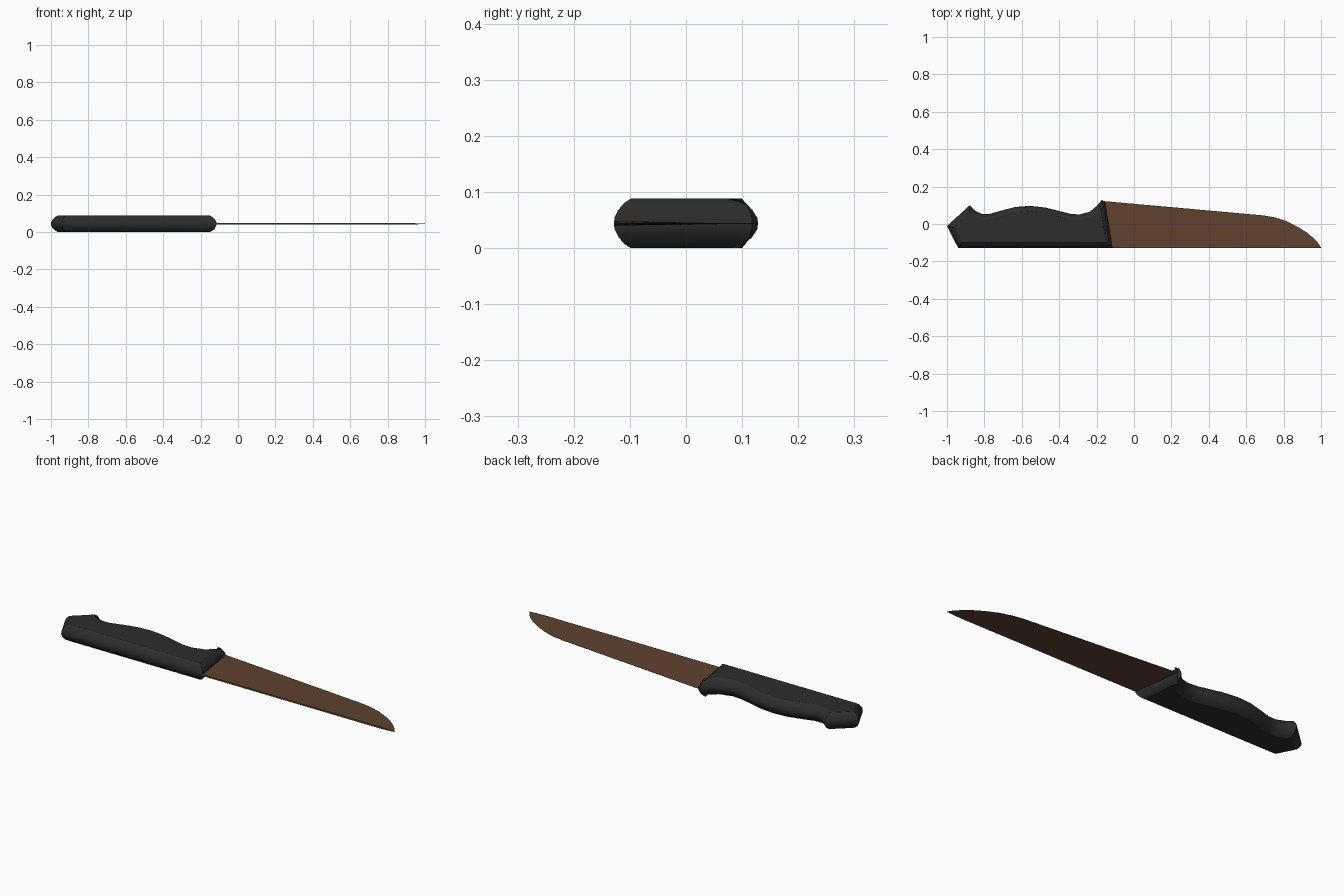
import bpy, bmesh, math
from mathutils import Vector

if "Cube" in bpy.data.objects:
    bpy.data.objects.remove(bpy.data.objects["Cube"])

MID = 0.044  # height of the blade plane


def material(name, rgb):
    m = bpy.data.materials.new(name)
    m.diffuse_color = (*rgb, 1)
    m.use_nodes = True
    m.node_tree.nodes["Principled BSDF"].inputs["Base Color"].default_value = m.diffuse_color
    return m


def inset(points, d):
    """Mitred inward offset of a counter-clockwise outline."""
    out = []
    n = len(points)
    for i in range(n):
        p = Vector(points[i])
        a = (p - Vector(points[i - 1])).normalized()
        b = (Vector(points[(i + 1) % n]) - p).normalized()
        n1, n2 = Vector((-a.y, a.x)), Vector((-b.y, b.x))
        m = (n1 + n2).normalized()
        out.append(p + m * d * min(1 / max(m.dot(n1), 0.1), 1.7))
    return out


def loft(name, rings, mat, angle=30):
    """Skin a list of equal-length closed rings and cap both ends."""
    bm = bmesh.new()
    vs = [[bm.verts.new(p) for p in r] for r in rings]
    for r0, r1 in zip(vs, vs[1:]):
        for i in range(len(r0)):
            j = (i + 1) % len(r0)
            bm.faces.new((r0[i], r0[j], r1[j], r1[i]))
    bm.faces.new(vs[0][::-1])
    bm.faces.new(vs[-1])
    bmesh.ops.recalc_face_normals(bm, faces=bm.faces)
    me = bpy.data.meshes.new(name)
    bm.to_mesh(me)
    bm.free()
    me.materials.append(mat)
    ob = bpy.data.objects.new(name, me)
    bpy.context.collection.objects.link(ob)
    bpy.ops.object.select_all(action='DESELECT')
    ob.select_set(True)
    bpy.context.view_layer.objects.active = ob
    bpy.ops.object.shade_smooth_by_angle(angle=math.radians(angle))
    return ob


black = material("handle black", (0.026, 0.026, 0.026))
brown = material("blade brown", (0.115, 0.055, 0.028))

# Handle outline, counter-clockwise, with the finger grip on +y
outline = [(-1, -0.011), (-0.94, -0.1285), (-0.115, -0.1285), (-0.155, 0.118),
           (-0.172, 0.1285), (-0.20, 0.096), (-0.235, 0.066), (-0.29, 0.051),
           (-0.34, 0.054), (-0.395, 0.068), (-0.475, 0.088), (-0.555, 0.097),
           (-0.635, 0.091), (-0.715, 0.070), (-0.77, 0.054), (-0.81, 0.053),
           (-0.85, 0.070), (-0.878, 0.10)]

# Handle: rounded edge made from stacked inset rings, mirrored about the middle
edge = [(0.044, 0.030), (0.036, 0.018), (0.024, 0.008), (0.010, 0.001)]
layers = [(-h, d) for h, d in edge] + [(0, 0)] + [(h, d) for h, d in edge[::-1]]
loft("handle", [[(p.x, p.y, MID + h) for p in inset(outline, d)]
                for h, d in layers], black)

# Full tang running inside the handle
loft("tang", [[(p.x, p.y, MID + h) for p in inset(outline, 0.004)]
              for h in (-0.004, 0.004)], brown)

# Blade: thick straight spine on -y, thin curved cutting edge on +y
profile = [(-0.16, 0.122), (0.2, 0.090), (0.5, 0.063), (0.69, 0.046),
           (0.75, 0.036), (0.81, 0.017), (0.87, -0.012), (0.92, -0.043),
           (0.96, -0.076), (0.985, -0.103), (1.0, -0.1265)]
rings = []
for x, y in profile:
    t = 0.004 * min(1, max(0.1, (1 - x) / 0.06))
    e = 0.0005
    xs = -0.12 if x < 0 else x   # slanted start matches the handle front
    rings.append([(xs, -0.1285, MID - t), (x, y, MID - e),
                  (x, y, MID + e), (xs, -0.1285, MID + t)])
loft("blade", rings, brown)
